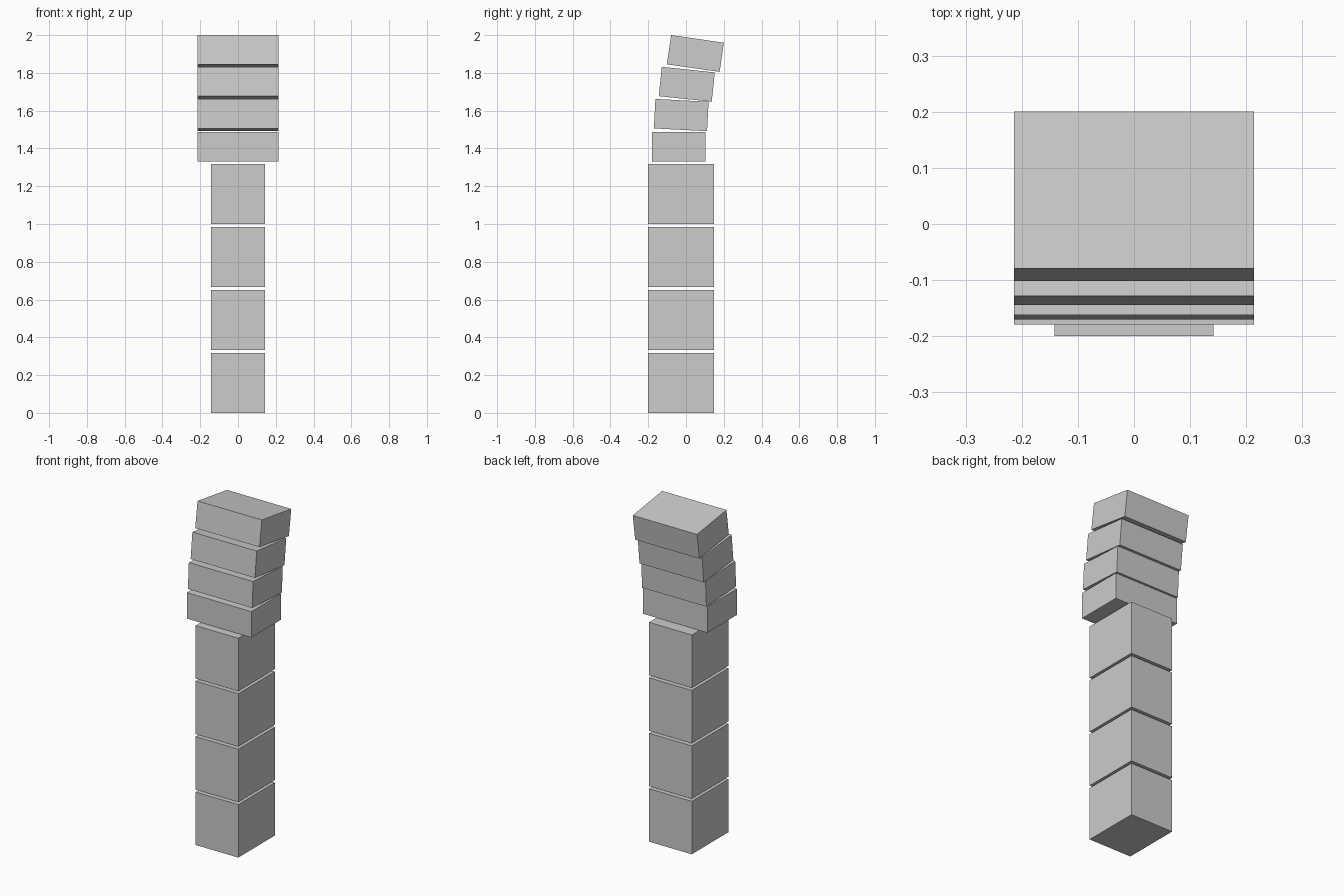
import bpy
import math
from mathutils import Matrix, Vector

if "Cube" in bpy.data.objects:
    bpy.data.objects.remove(bpy.data.objects["Cube"])

grey = bpy.data.materials.new("light_grey")
grey.diffuse_color = (0.604, 0.604, 0.604, 1.0)
grey.use_nodes = True
grey.node_tree.nodes["Principled BSDF"].inputs["Base Color"].default_value = grey.diffuse_color


def block(name, size, centre, tilt=0.0):
    """Box of the given size, leaning backwards by tilt degrees."""
    bpy.ops.mesh.primitive_cube_add(size=1)
    ob = bpy.context.object
    ob.name = name
    ob.data.transform(Matrix.Diagonal((*size, 1.0)))
    ob.location = centre
    ob.rotation_euler.x = -math.radians(tilt)
    ob.data.materials.append(grey)


# Straight column of four equal blocks
PITCH = 0.333
COLUMN = (0.284, 0.348, 0.318)
for i in range(4):
    block(f"column_block_{i + 1}", COLUMN, (0, -0.026, i * PITCH + COLUMN[2] / 2))

# Curved upper stack: (front top edge y, z, backward lean in degrees)
SLAB = (0.427, 0.282, 0.156)
stack = [(-0.179, 1.488, 0), (-0.162, 1.662, 3), (-0.128, 1.832, 6), (-0.079, 2.0, 8.2)]
for i, (y, z, tilt) in enumerate(stack):
    lean = Matrix.Rotation(-math.radians(tilt), 3, 'X')
    centre = Vector((0, y, z)) + lean @ Vector((0, SLAB[1] / 2, -SLAB[2] / 2))
    block(f"upper_block_{i + 1}", SLAB, centre, tilt)
